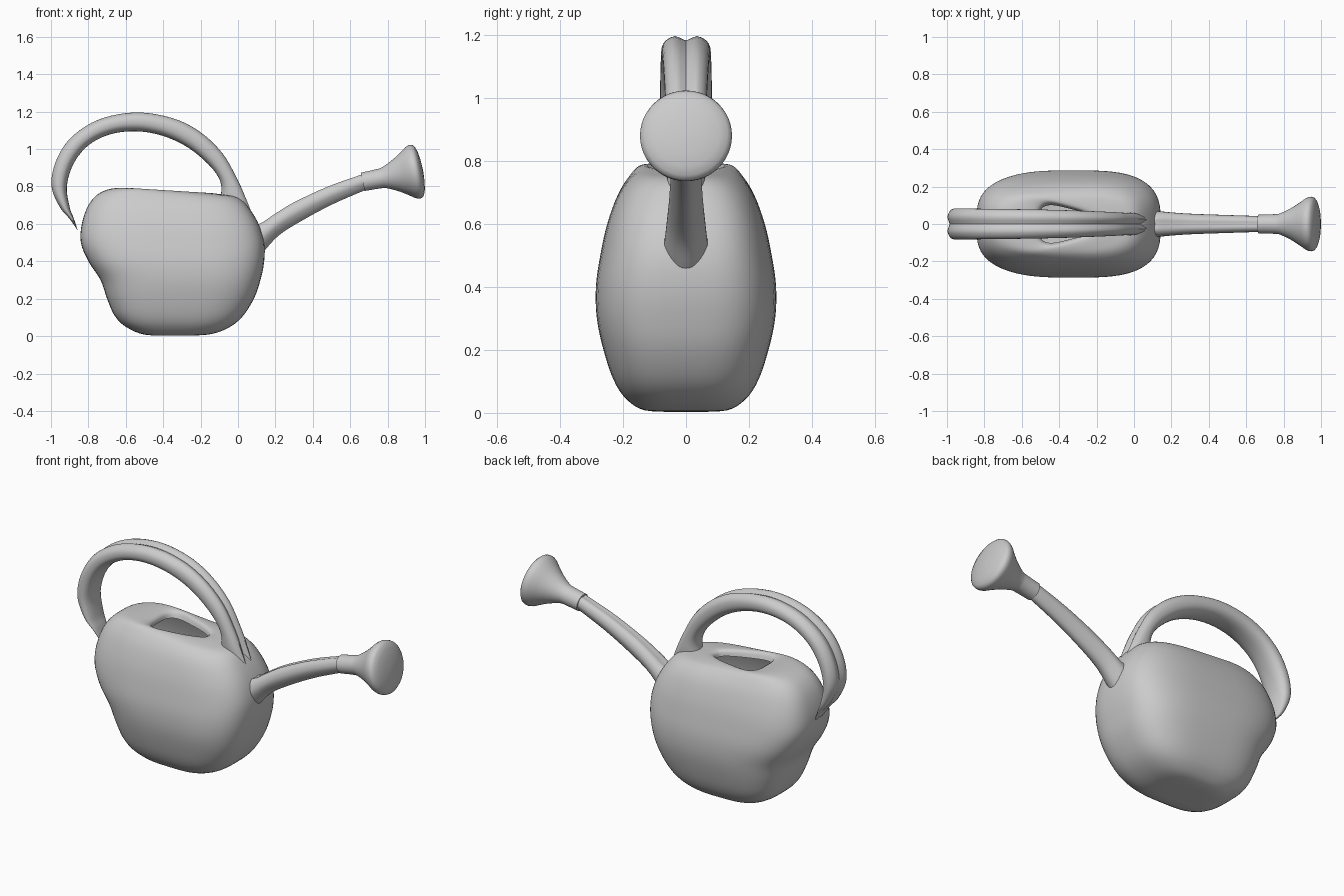
import bpy, math
from mathutils import Vector

if "Cube" in bpy.data.objects:
    bpy.data.objects.remove(bpy.data.objects["Cube"])


def smooth_rows(rows, n):
    """Catmull-Rom interpolation between rows of parameters."""
    out = []
    for i in range(len(rows) - 1):
        quad = [rows[max(0, min(len(rows) - 1, i + k))] for k in (-1, 0, 1, 2)]
        for s in range(n):
            t = s / n
            out.append([0.5 * (2 * b + (c - a) * t + (2 * a - 5 * b + 4 * c - d) * t * t
                               + (3 * b - a - 3 * c + d) * t ** 3)
                        for a, b, c, d in zip(*quad)])
    return out + [list(rows[-1])]


def loft(name, rings, cap_start=True, cap_end=True, angle=50):
    n = len(rings[0])
    verts = [p for r in rings for p in r]
    faces = [(i * n + j, i * n + (j + 1) % n, (i + 1) * n + (j + 1) % n, (i + 1) * n + j)
             for i in range(len(rings) - 1) for j in range(n)]
    if cap_start:
        faces.append(tuple(reversed(range(n))))
    if cap_end:
        faces.append(tuple(range(len(verts) - n, len(verts))))
    me = bpy.data.meshes.new(name)
    me.from_pydata(verts, [], faces)
    ob = bpy.data.objects.new(name, me)
    bpy.context.collection.objects.link(ob)
    bpy.ops.object.select_all(action='DESELECT')
    ob.select_set(True)
    bpy.context.view_layer.objects.active = ob
    bpy.ops.object.mode_set(mode='EDIT')
    bpy.ops.mesh.select_all(action='SELECT')
    bpy.ops.mesh.normals_make_consistent(inside=False)
    bpy.ops.object.mode_set(mode='OBJECT')
    bpy.ops.object.shade_smooth_by_angle(angle=math.radians(angle))
    return ob


def spow(v, e):
    return math.copysign(abs(v) ** e, v)


def angles(n):
    return [2 * math.pi * j / n for j in range(n)]


# Body: stacked rounded-box rings (left x, left z, right x, right z, half depth, taper)
body_rows = [
    (-.36, .004, -.30, .004, .02, 0), (-.50, .008, -.16, .008, .13, 0),
    (-.60, .05, -.06, .04, .19, 0), (-.66, .11, .02, .10, .23, 0),
    (-.70, .20, .085, .20, .262, 0), (-.735, .30, .12, .30, .283, 0),
    (-.80, .40, .14, .40, .286, 0), (-.84, .50, .14, .50, .272, 0),
    (-.835, .60, .11, .60, .25, 0), (-.80, .70, .055, .69, .215, 0),
    (-.74, .765, 0, .74, .175, .05), (-.65, .792, -.08, .757, .14, .2),
    (-.53, .785, -.18, .765, .10, .45), (-.51, .75, -.20, .735, .085, .45)]
rings = []
for x0, z0, x1, z1, hy, taper in smooth_rows(body_rows, 4):
    ring = []
    for a in angles(64):
        u, v = spow(math.cos(a), 2 / 3.2), spow(math.sin(a), 2 / 3.2)
        t = (u + 1) / 2
        ring.append((x0 + (x1 - x0) * t, hy * v * (1 - taper * u), z0 + (z1 - z0) * t))
    rings.append(ring)
# The filling hole at the top stays open
loft("watering_can_body", rings, cap_end=False)


def tube(name, rows, groove, keel):
    """Bent tube from (outer x, z, inner x, z, half width) with a grooved outer side."""
    rings = []
    for ox, oz, ix, iz, hy in smooth_rows(rows, 5):
        outer, inner = Vector((ox, 0, oz)), Vector((ix, 0, iz))
        mid, half = (outer + inner) / 2, (outer - inner) / 2
        ring = []
        for a in angles(32):
            c, s = spow(math.cos(a), .85), spow(math.sin(a), .85)
            if c > 0:
                c *= 1 - groove * math.exp(-(a if a < math.pi else a - 2 * math.pi) ** 2 / .05)
            elif keel:
                s *= 1 + keel * c
            ring.append(mid + half * c + Vector((0, hy * s, 0)))
        rings.append(ring)
    return loft(name, rings, angle=40)


# Handle: grooved loop from the body's front shoulder to a tapered rear tip
tube("handle", [
    (-.855, .56, -.868, .60, .045), (-.90, .625, -.88, .635, .06),
    (-.955, .69, -.90, .69, .075), (-1.0, .80, -.915, .80, .082),
    (-.98, .93, -.88, .92, .083), (-.90, 1.06, -.80, 1.02, .082),
    (-.75, 1.16, -.68, 1.08, .08), (-.55, 1.20, -.54, 1.095, .078),
    (-.35, 1.17, -.40, 1.07, .074), (-.20, 1.095, -.27, 1.01, .069),
    (-.08, .98, -.16, .92, .064), (0, .84, -.10, .84, .06),
    (.05, .73, -.09, .765, .06), (.10, .61, -.12, .68, .05)], .35, 0)

# Spout: keeled tube, flared where it leaves the body
tube("spout", [
    (.02, .60, .04, .36, .08), (.11, .605, .13, .445, .07), (.20, .66, .22, .54, .061),
    (.30, .72, .35, .622, .054), (.48, .803, .51, .707, .048),
    (.67, .87, .69, .785, .042)], .12, .35)

# Rose: collar, cone and domed face turned about a slightly raised axis
tilt = math.radians(11)
axis = Vector((math.cos(tilt), 0, math.sin(tilt)))
up = Vector((-math.sin(tilt), 0, math.cos(tilt)))
start = Vector((.667, 0, .825))
profile = [(0, .038), (0, .05), (.05, .051), (.10, .053), (.115, .056), (.15, .071),
           (.19, .092), (.23, .118), (.258, .138), (.275, .145), (.287, .146),
           (.298, .143), (.308, .132), (.318, .105), (.325, .06), (.328, .01)]
loft("sprinkler_rose", [
    [start + axis * t + up * (r * math.cos(a)) + Vector((0, r * math.sin(a), 0))
     for a in angles(48)] for t, r in profile])
